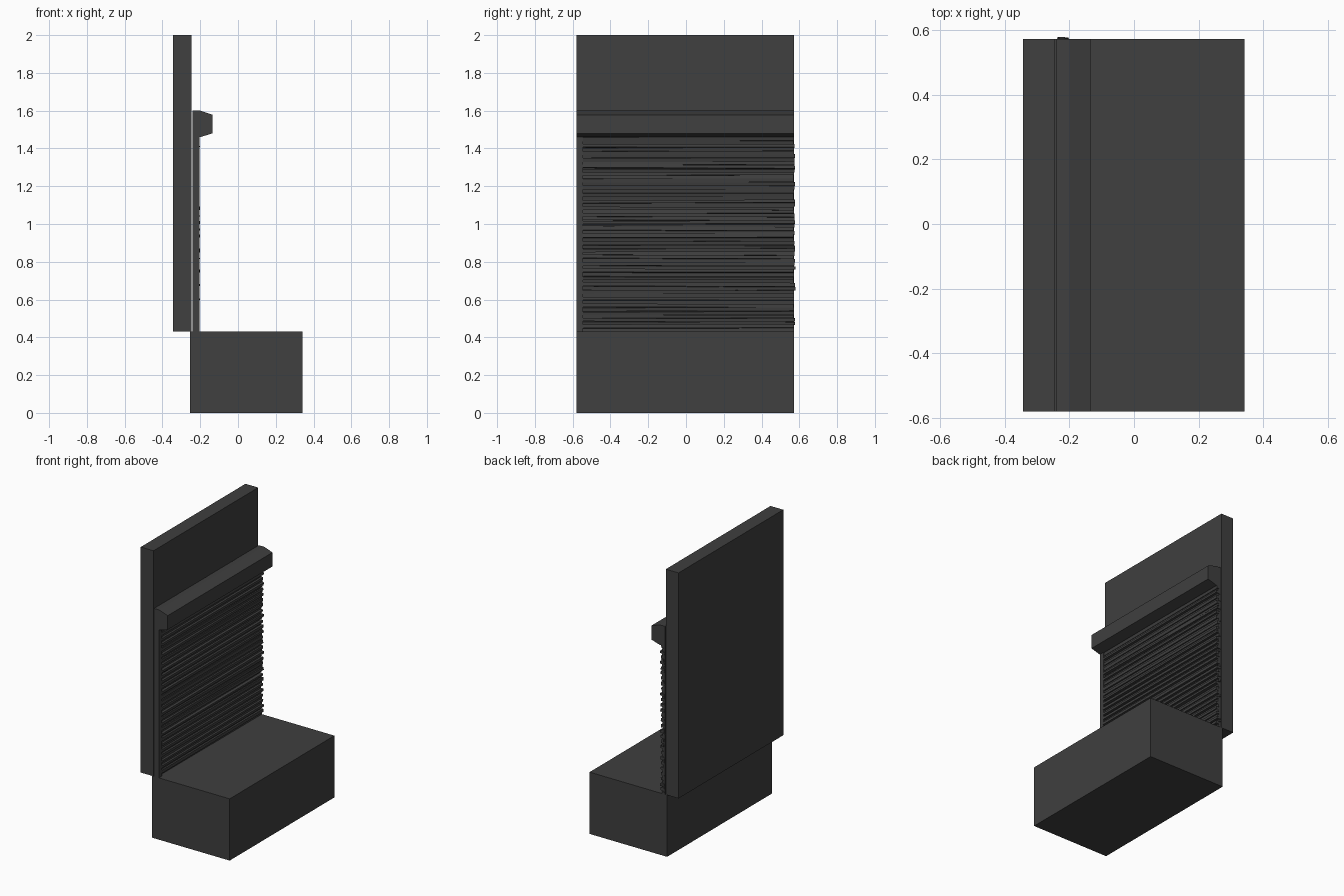
import bpy
import bmesh
import random
from mathutils import Matrix, Vector

random.seed(4)
cube = bpy.data.objects.get("Cube")
if cube:
    bpy.data.objects.remove(cube, do_unlink=True)

# Single dark grey finish
grey = bpy.data.materials.new("charcoal_grey")
grey.use_nodes = True
colour = (0.05, 0.05, 0.05, 1)
grey.diffuse_color = colour
grey.node_tree.nodes["Principled BSDF"].inputs["Base Color"].default_value = colour

FRONT, BACK = -0.58, 0.572
BASE_TOP, SLAT_TOP = 0.43, 1.46


def finish(name, bm):
    bmesh.ops.recalc_face_normals(bm, faces=bm.faces)
    mesh = bpy.data.meshes.new(name)
    bm.to_mesh(mesh)
    bm.free()
    mesh.materials.append(grey)
    obj = bpy.data.objects.new(name, mesh)
    bpy.context.collection.objects.link(obj)


def add_box(bm, low, high, turn=Matrix()):
    low, high = Vector(low), Vector(high)
    size = Matrix.Diagonal(high - low).to_4x4()
    place = Matrix.Translation((low + high) / 2)
    bmesh.ops.create_cube(bm, size=1, matrix=place @ turn @ size)


def box(name, low, high):
    bm = bmesh.new()
    add_box(bm, low, high)
    finish(name, bm)


def extrusion(name, profile, y0, y1):
    bm = bmesh.new()
    face = bm.faces.new([bm.verts.new((x, y0, z)) for x, z in profile])
    result = bmesh.ops.extrude_face_region(bm, geom=[face])
    verts = [v for v in result["geom"] if isinstance(v, bmesh.types.BMVert)]
    bmesh.ops.translate(bm, verts=verts, vec=(0, y1 - y0, 0))
    finish(name, bm)


# Main masses
box("hearth_base", (-0.255, FRONT, 0), (0.342, BACK, BASE_TOP))
box("back_panel", (-0.343, FRONT, BASE_TOP), (-0.245, BACK, 2))
box("edge_post", (-0.24, FRONT, BASE_TOP), (-0.203, -0.545, SLAT_TOP))
box("slat_backing", (-0.24, FRONT, BASE_TOP), (-0.226, BACK, SLAT_TOP))

# Mantel with a chamfered nose
extrusion("mantel", [(-0.24, 1.6), (-0.2, 1.6), (-0.135, 1.578),
                     (-0.135, 1.48), (-0.2, SLAT_TOP), (-0.24, SLAT_TOP)],
          FRONT, BACK)

# Uneven stacked slats, alternating proud and recessed courses
bm = bmesh.new()
count = 56
pitch = (SLAT_TOP - BASE_TOP) / count
for i in range(count):
    z = BASE_TOP + i * pitch
    proud = -0.206 if i % 2 else -0.217
    proud += random.uniform(-0.003, 0.003)
    height = pitch * random.uniform(0.8, 1.15)
    turn = (Matrix.Rotation(random.uniform(-0.004, 0.004), 4, 'X')
            @ Matrix.Rotation(random.uniform(-0.2, 0.2), 4, 'Y')
            @ Matrix.Rotation(random.uniform(-0.004, 0.004), 4, 'Z'))
    add_box(bm, (-0.234, -0.547, z),
            (proud, BACK + random.uniform(-0.004, 0.007), z + height), turn)
finish("wall_slats", bm)
